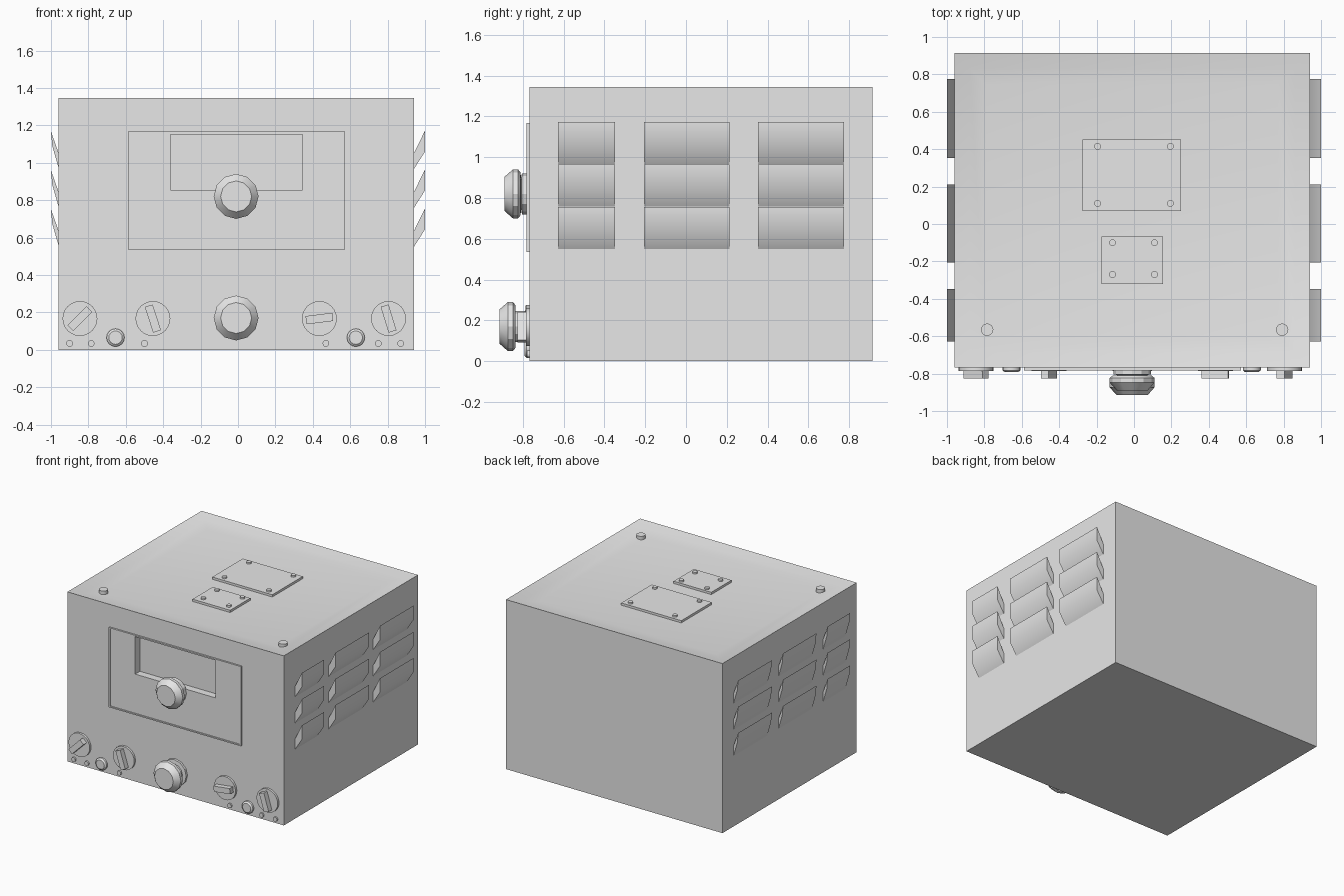
import bpy, bmesh, math
from mathutils import Matrix

if "Cube" in bpy.data.objects:
    bpy.data.objects.remove(bpy.data.objects["Cube"])

grey = bpy.data.materials.new("light grey")
grey.diffuse_color = (0.8, 0.8, 0.8, 1)
grey.use_nodes = True
grey.node_tree.nodes["Principled BSDF"].inputs["Base Color"].default_value = grey.diffuse_color


def finish(name, bm, smooth=None):
    bmesh.ops.recalc_face_normals(bm, faces=bm.faces)
    me = bpy.data.meshes.new(name)
    bm.to_mesh(me)
    bm.free()
    me.materials.append(grey)
    ob = bpy.data.objects.new(name, me)
    bpy.context.collection.objects.link(ob)
    if smooth:
        bpy.ops.object.select_all(action='DESELECT')
        ob.select_set(True)
        bpy.context.view_layer.objects.active = ob
        bpy.ops.object.shade_smooth_by_angle(angle=math.radians(smooth))
    return ob


def box(name, x, y, z, turn=0):
    """Box from (min, max) ranges, turned about its own y axis by degrees."""
    c = [(a + b) / 2 for a, b in (x, y, z)]
    s = [b - a for a, b in (x, y, z)]
    bm = bmesh.new()
    m = (Matrix.Translation(c) @ Matrix.Rotation(math.radians(turn), 4, 'Y')
         @ Matrix.Diagonal((*s, 1)))
    bmesh.ops.create_cube(bm, size=1, matrix=m)
    return finish(name, bm)


def turned(name, place, profile, sides, up=False):
    """Lathe of (radius, height) points, pointing to -y or up."""
    bm = bmesh.new()
    rings = []
    for r, h in profile:
        ring = []
        for i in range(sides):
            a = 2 * math.pi * i / sides
            u, v = r * math.cos(a), r * math.sin(a)
            p = (u, v, h) if up else (u, -h, v)
            ring.append(bm.verts.new([p[k] + place[k] for k in range(3)]))
        rings.append(ring)
    for a, b in zip(rings, rings[1:]):
        for i in range(sides):
            j = (i + 1) % sides
            bm.faces.new((a[i], a[j], b[j], b[i]))
    bm.faces.new(rings[0])
    bm.faces.new(rings[-1])
    return finish(name, bm, 25)


FRONT, LID = -0.768, 1.308

# Cabinet with a shallow dished lid
bm = bmesh.new()
loops = []
for inset, z in ((0, 0), (0, 1.345), (0.08, 1.322), (0.17, LID)):
    x0, x1, y0, y1 = -0.96 + inset, 0.94 - inset, FRONT + inset, 0.914 - inset
    loops.append([bm.verts.new((x, y, z))
                  for x, y in ((x0, y0), (x1, y0), (x1, y1), (x0, y1))])
for a, b in zip(loops, loops[1:]):
    for i in range(4):
        j = (i + 1) % 4
        bm.faces.new((a[i], a[j], b[j], b[i]))
bm.faces.new(loops[0])
bm.faces.new(loops[-1])
cabinet = finish("cabinet", bm, 30)

# Front panel with a recessed window, surrounded by a thin rim
panel = box("front_panel", (-0.58, 0.565), (-0.774, -0.76), (0.54, 1.16))
cutter = box("window_cutter", (-0.36, 0.345), (-0.9, -0.715), (0.855, 1.152))
cutter.hide_render = True
cutter.hide_viewport = True
for ob in (cabinet, panel):
    mod = ob.modifiers.new("window", 'BOOLEAN')
    mod.operation = 'DIFFERENCE'
    mod.solver = 'EXACT'
    mod.object = cutter
RIM = (-0.782, -0.765)
box("rim_left", (-0.587, -0.577), RIM, (0.535, 1.167))
box("rim_right", (0.562, 0.572), RIM, (0.535, 1.167))
box("rim_bottom", (-0.577, 0.562), RIM, (0.535, 0.545))
box("rim_top", (-0.577, 0.562), RIM, (1.157, 1.167))

# Large knobs
turned("lower_knob", (-0.01, FRONT, 0.17),
       [(0.105, 0), (0.105, 0.017), (0.075, 0.02), (0.075, 0.068), (0.105, 0.068),
        (0.12, 0.08), (0.12, 0.105), (0.083, 0.147)], 12)
turned("upper_knob", (-0.01, FRONT, 0.82),
       [(0.1, 0), (0.1, 0.036), (0.075, 0.04), (0.105, 0.043),
        (0.12, 0.055), (0.12, 0.08), (0.083, 0.122)], 12)

# Selector dials with pointer bars
for x, turn in ((-0.845, 45), (-0.455, -18), (0.435, 83), (0.805, -17)):
    turned("dial", (x, FRONT, 0.167), [(0.093, 0), (0.093, 0.017)], 24)
    box("dial_pointer", (x - 0.022, x + 0.022), (-0.825, -0.78), (0.095, 0.239), turn)

# Push buttons and small indicator studs
for x in (-0.655, 0.63):
    turned("push_button", (x, FRONT, 0.065),
           [(0.048, 0), (0.048, 0.014), (0.036, 0.024)], 16)
for x in (-0.9, -0.785, -0.5, 0.47, 0.75, 0.87):
    turned("indicator", (x, FRONT, 0.034), [(0.018, 0), (0.018, 0.012)], 12)

# Lid plates with screws, and two lid studs
for x, y, sx, sy in (((-0.275, 0.252), (0.07, 0.452), (-0.195, 0.195), (0.11, 0.415)),
                     ((-0.175, 0.155), (-0.32, -0.067), (-0.115, 0.11), (-0.27, -0.1))):
    box("lid_plate", x, y, (LID - 0.005, 1.326))
    for px in sx:
        for py in sy:
            turned("plate_screw", (px, py, 1.32), [(0.018, 0), (0.018, 0.019)], 12, True)
for x in (-0.785, 0.792):
    turned("lid_stud", (x, -0.565, LID - 0.005), [(0.033, 0), (0.033, 0.033)], 16, True)

# Side louvres: slanted scoops in three columns of three rows
RIGHT = ((1.0, 1.172), (0.935, 1.04), (0.935, 0.958), (1.0, 1.06))
LEFT = ((-1.0, 1.168), (-0.955, 1.04), (-0.955, 0.958), (-0.993, 1.09))
for side, section in (("right", RIGHT), ("left", LEFT)):
    for y0, y1 in ((-0.628, -0.347), (-0.207, 0.212), (0.352, 0.775)):
        for row in range(3):
            bm = bmesh.new()
            a, b = [[bm.verts.new((x, y, z - 0.208 * row)) for x, z in section]
                    for y in (y0, y1)]
            bm.faces.new(a)
            bm.faces.new(b)
            for i in range(4):
                j = (i + 1) % 4
                bm.faces.new((a[i], a[j], b[j], b[i]))
            finish(side + "_louvre", bm, 40)
